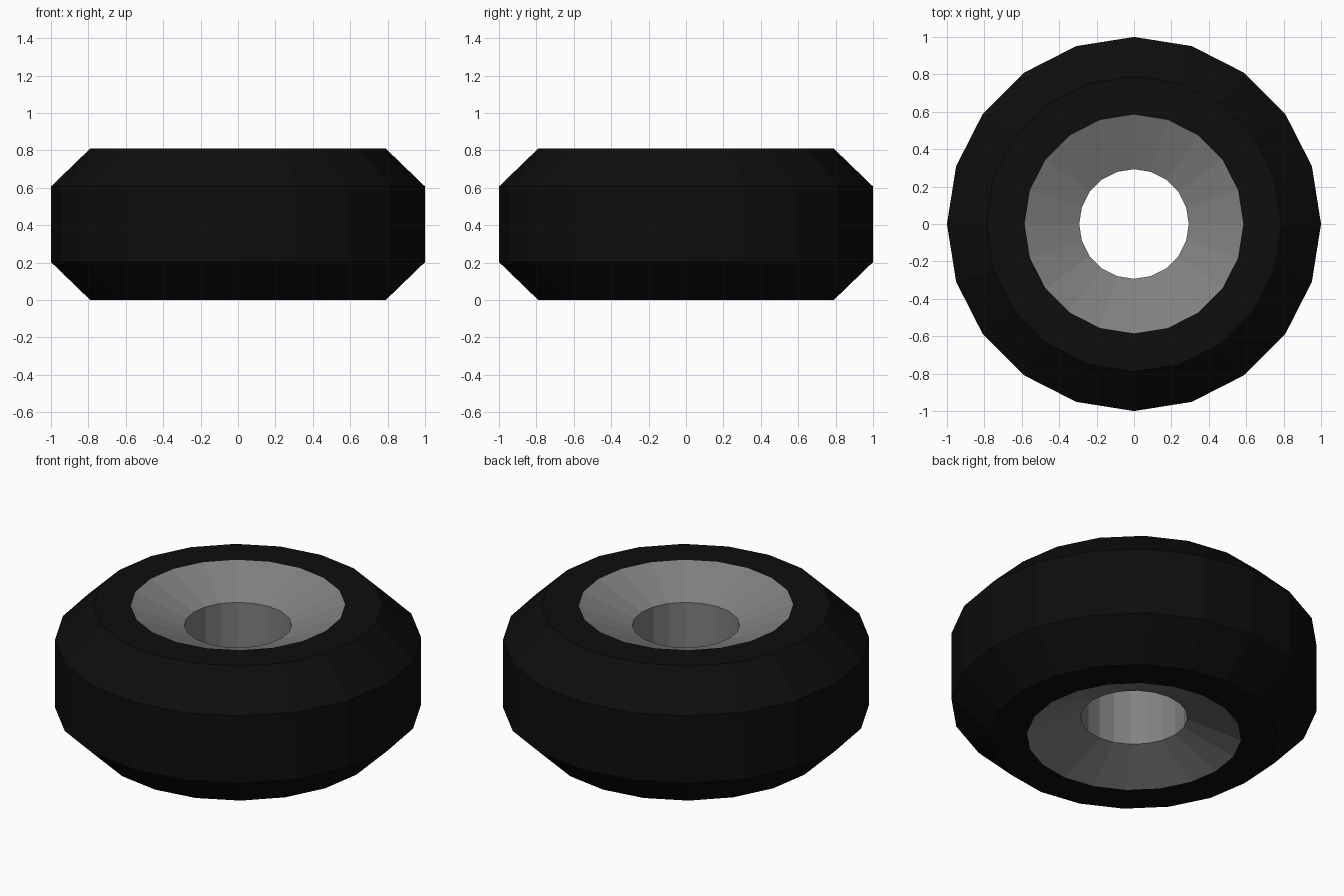
import bpy
import bmesh
from math import cos, sin, tau

SIDES = 20
HEIGHT = 0.81

cube = bpy.data.objects.get("Cube")
if cube:
    bpy.data.objects.remove(cube, do_unlink=True)


def make_material(name, value):
    mat = bpy.data.materials.new(name)
    mat.use_nodes = True
    colour = (value, value, value, 1)
    mat.diffuse_color = colour
    mat.node_tree.nodes["Principled BSDF"].inputs["Base Color"].default_value = colour
    return mat


def mirrored(half):
    """Complete a half profile across the wheel's middle plane."""
    return half + [(r, HEIGHT - z) for r, z in reversed(half)]


def lathe(name, profile, material):
    """Turn a (radius, z) profile around the vertical axis with flat facets."""
    bm = bmesh.new()
    rings = []
    for i in range(SIDES):
        a = tau * i / SIDES
        rings.append([bm.verts.new((r * cos(a), r * sin(a), z)) for r, z in profile])
    for i, ring in enumerate(rings):
        following = rings[(i + 1) % SIDES]
        for j in range(len(profile) - 1):
            bm.faces.new((ring[j], following[j], following[j + 1], ring[j + 1]))
    mesh = bpy.data.meshes.new(name)
    bm.to_mesh(mesh)
    bm.free()
    mesh.materials.append(material)
    obj = bpy.data.objects.new(name, mesh)
    bpy.context.collection.objects.link(obj)
    return obj


rubber = make_material("black_rubber", 0.004)
metal = make_material("grey_metal", 0.22)

# Tyre: flat sidewalls, bevelled shoulders and a straight tread
lathe("tyre", mirrored([(0.585, 0), (0.79, 0), (1, 0.203)]), rubber)

# Hub: dished cones on both sides joined by the axle bore
lathe("hub", mirrored([(0.585, HEIGHT), (0.293, 0.69)]), metal)
